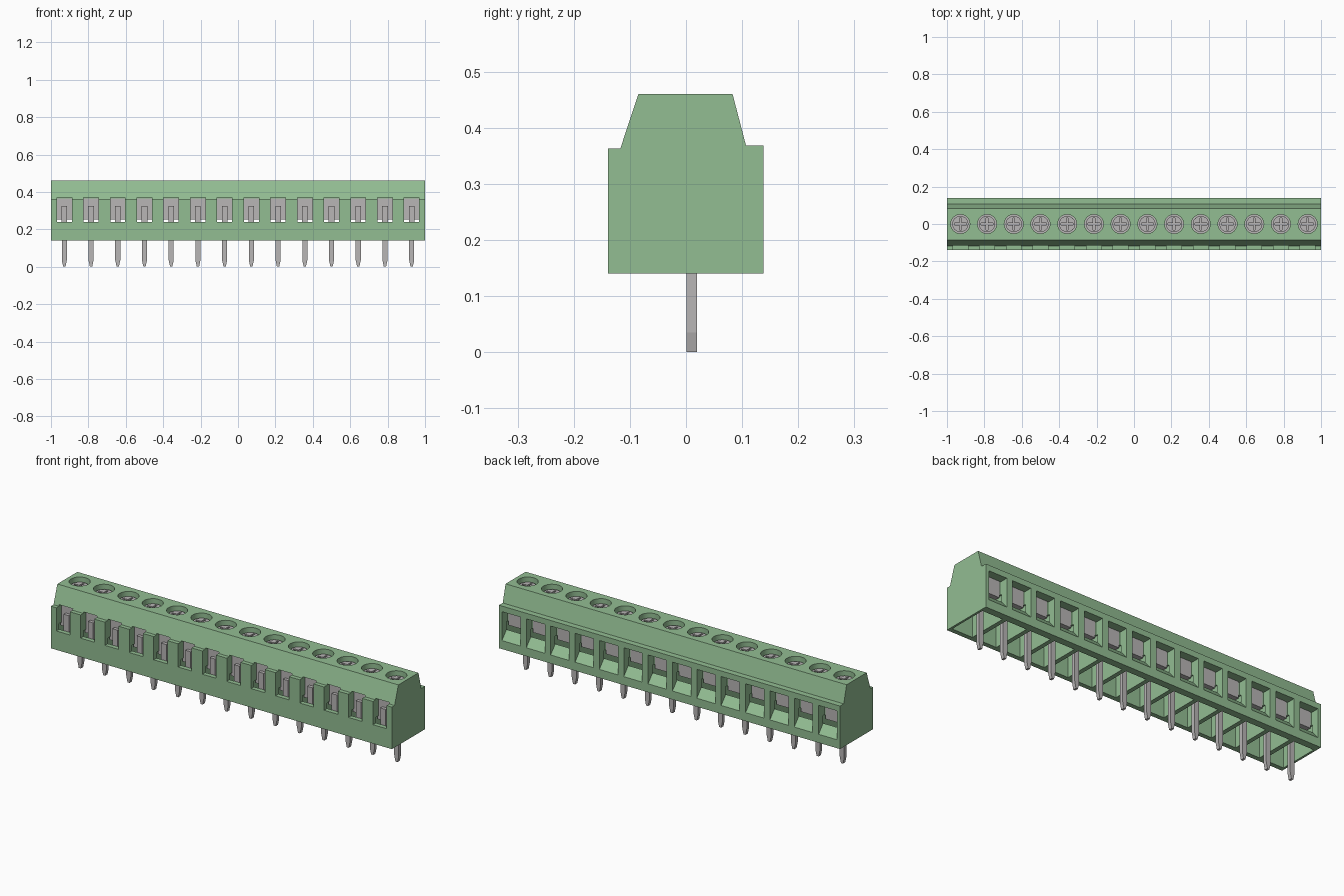
import bpy
import bmesh
import math
from mathutils import Matrix

default = bpy.data.objects.get("Cube")
if default:
    bpy.data.objects.remove(default, do_unlink=True)

COUNT = 14
PITCH = 2.0 / COUNT
CENTRES = [(i - (COUNT - 1) / 2) * PITCH for i in range(COUNT)]


def material(name, rgb):
    mat = bpy.data.materials.new(name)
    mat.use_nodes = True
    colour = (*rgb, 1.0)
    mat.diffuse_color = colour
    mat.node_tree.nodes["Principled BSDF"].inputs["Base Color"].default_value = colour
    return mat


GREEN = material("green plastic", (0.29, 0.51, 0.29))
METAL = material("grey metal", (0.48, 0.465, 0.465))


def prism(bm, points, lo, hi, axis="x"):
    """Extrude a closed profile: (y, z) along x, or (x, z) along y."""
    def place(p, t):
        return (t, p[0], p[1]) if axis == "x" else (p[0], t, p[1])
    a = [bm.verts.new(place(p, lo)) for p in points]
    b = [bm.verts.new(place(p, hi)) for p in points]
    n = len(points)
    faces = [bm.faces.new(a), bm.faces.new(b)]
    for i in range(n):
        j = (i + 1) % n
        faces.append(bm.faces.new((a[i], a[j], b[j], b[i])))
    bmesh.ops.recalc_face_normals(bm, faces=faces)


def box(bm, x0, x1, y0, y1, z0, z1):
    prism(bm, [(y0, z0), (y1, z0), (y1, z1), (y0, z1)], x0, x1)


def cylinder(bm, x, radius, z0, z1, sides=32):
    bmesh.ops.create_cone(bm, cap_ends=True, segments=sides, radius1=radius,
                          radius2=radius, depth=z1 - z0,
                          matrix=Matrix.Translation((x, 0, (z0 + z1) / 2)))


def make(name, bm, mat):
    mesh = bpy.data.meshes.new(name)
    bm.to_mesh(mesh)
    bm.free()
    mesh.materials.append(mat)
    obj = bpy.data.objects.new(name, mesh)
    bpy.context.collection.objects.link(obj)
    return obj


def activate(obj):
    bpy.ops.object.select_all(action="DESELECT")
    obj.select_set(True)
    bpy.context.view_layer.objects.active = obj


def cut(target, bm):
    """Subtract the cutter mesh from the target and discard it."""
    cutter = make("cutter", bm, target.data.materials[0])
    cutter.hide_render = True
    mod = target.modifiers.new("cut", "BOOLEAN")
    mod.operation = "DIFFERENCE"
    mod.solver = "EXACT"
    mod.object = cutter
    activate(target)
    bpy.ops.object.modifier_apply(modifier=mod.name)
    bpy.data.objects.remove(cutter, do_unlink=True)


def smooth(obj):
    activate(obj)
    bpy.ops.object.shade_smooth_by_angle(angle=math.radians(30))


def repeat(obj, name):
    """Place linked copies of a part in every cell."""
    obj.name = name + "_01"
    obj.location.x = CENTRES[0]
    for i, x in enumerate(CENTRES[1:], 2):
        copy = obj.copy()
        copy.name = f"{name}_{i:02d}"
        copy.location.x = x
        bpy.context.collection.objects.link(copy)


# Housing with stepped shoulders and sloped top
bm = bmesh.new()
prism(bm, [(-0.139, 0.14), (0.138, 0.14), (0.138, 0.368), (0.107, 0.368),
           (0.083, 0.46), (-0.085, 0.46), (-0.117, 0.363), (-0.139, 0.363)], -1, 1)
housing = make("housing", bm, GREEN)

# Open pockets underneath
bm = bmesh.new()
for x in CENTRES:
    box(bm, x - 0.06, x + 0.06, -0.115, 0.10, 0.10, 0.27)
cut(housing, bm)

# Wire entry windows with sloping sills at the back
bm = bmesh.new()
for x in CENTRES:
    prism(bm, [(0.15, 0.171), (0.095, 0.235), (0.09, 0.235),
               (0.09, 0.338), (0.15, 0.338)], x - 0.054, x + 0.054)
cut(housing, bm)

# Narrow notches at the front, open through the shoulder
bm = bmesh.new()
for x in CENTRES:
    box(bm, x - 0.04, x + 0.04, -0.16, -0.09, 0.24, 0.37)
cut(housing, bm)

# Screw wells in the top
bm = bmesh.new()
for x in CENTRES:
    cylinder(bm, x, 0.051, 0.42, 0.50)
cut(housing, bm)
smooth(housing)

# Screw heads with cross recess
bm = bmesh.new()
cylinder(bm, 0, 0.043, 0.41, 0.437)
screw = make("screw", bm, METAL)
for sx, sy in ((0.032, 0.005), (0.005, 0.032)):
    bm = bmesh.new()
    box(bm, -sx, sx, -sy, sy, 0.425, 0.45)
    cut(screw, bm)
smooth(screw)
repeat(screw, "screw")

# Metal floor ring filling the gap around each screw head
bm = bmesh.new()
cylinder(bm, 0, 0.0505, 0.415, 0.424)
repeat(make("screw_seat", bm, METAL), "screw_seat")

# Wire clamps
bm = bmesh.new()
box(bm, -0.046, 0.046, -0.094, 0.094, 0.252, 0.366)
repeat(make("clamp", bm, METAL), "clamp")

# Spring tabs in the front notches
bm = bmesh.new()
box(bm, -0.015, 0.015, -0.112, -0.092, 0.235, 0.325)
repeat(make("front_tab", bm, METAL), "front_tab")

# Solder pins with tapered tips
bm = bmesh.new()
prism(bm, [(-0.006, 0), (0.006, 0), (0.0135, 0.035), (0.0135, 0.26),
           (-0.0135, 0.26), (-0.0135, 0.035)], 0.001, 0.02, axis="y")
repeat(make("pin", bm, METAL), "pin")
